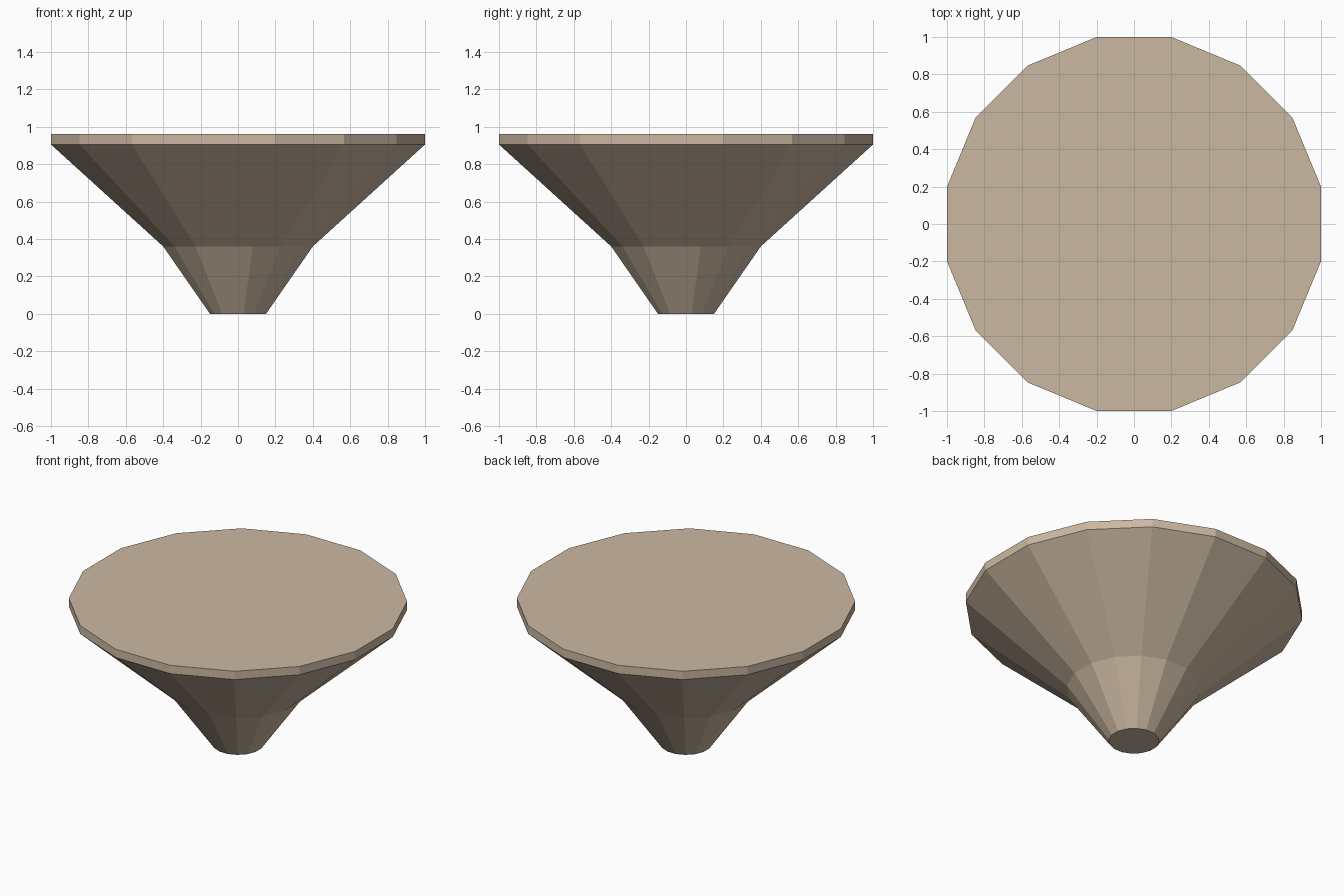
import bpy, bmesh, math

if "Cube" in bpy.data.objects:
    bpy.data.objects.remove(bpy.data.objects["Cube"])

SIDES = 16
# (apothem, height) from foot to rim
PROFILE = [(0.15, 0.0), (0.40, 0.36), (1.0, 0.905), (1.0, 0.96)]


def lathe(name, profile, sides):
    bm = bmesh.new()
    rings = []
    for apothem, z in profile:
        r = apothem / math.cos(math.pi / sides)
        angles = [(i + 0.5) * math.tau / sides for i in range(sides)]
        rings.append([bm.verts.new((r * math.cos(a), r * math.sin(a), z)) for a in angles])
    for low, high in zip(rings, rings[1:]):
        for i in range(sides):
            j = (i + 1) % sides
            bm.faces.new((low[i], low[j], high[j], high[i]))
    bm.faces.new(rings[0][::-1])
    bm.faces.new(rings[-1])
    mesh = bpy.data.meshes.new(name)
    bm.to_mesh(mesh)
    bm.free()
    obj = bpy.data.objects.new(name, mesh)
    bpy.context.collection.objects.link(obj)
    return obj


# Solid flared pedestal: narrow foot, wide cone, thin rim
pedestal = lathe("flared_pedestal", PROFILE, SIDES)
tan = bpy.data.materials.new("tan")
tan.diffuse_color = (0.60, 0.48, 0.36, 1.0)
tan.use_nodes = True
tan.node_tree.nodes["Principled BSDF"].inputs["Base Color"].default_value = tan.diffuse_color
pedestal.data.materials.append(tan)
